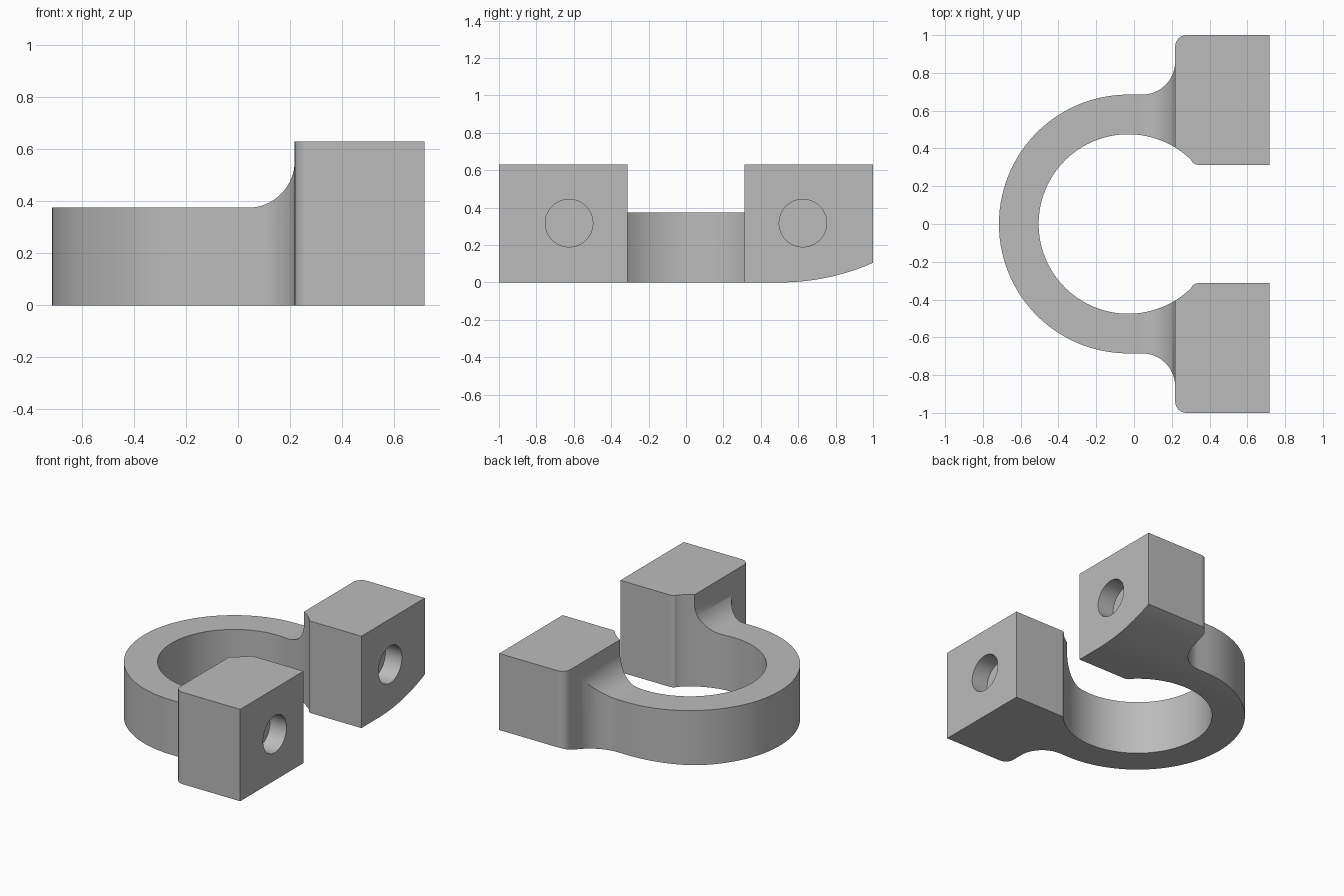
import bpy, bmesh, math
from mathutils import Vector

if "Cube" in bpy.data.objects:
    bpy.data.objects.remove(bpy.data.objects["Cube"], do_unlink=True)

HEIGHT, RING_HEIGHT = 0.63, 0.375
CENTRE, OUTER, INNER = -0.03, 0.685, 0.475
STEP, END = 0.218, 0.717

metal = bpy.data.materials.new("grey metal")
metal.use_nodes = True
grey = (0.5, 0.5, 0.5, 1)
metal.diffuse_color = grey
metal.node_tree.nodes["Principled BSDF"].inputs["Base Color"].default_value = grey


def arc(cx, cy, r, start, end, steps):
    angles = [math.radians(start + (end - start) * i / steps) for i in range(steps + 1)]
    return [(cx + r * math.cos(a), cy + r * math.sin(a)) for a in angles]


def prism(name, outline, place, sweep):
    """Extrude a flat outline, placed in space by a function, along sweep."""
    bm = bmesh.new()
    face = bm.faces.new([bm.verts.new(place(a, b)) for a, b in outline])
    new = bmesh.ops.extrude_face_region(bm, geom=[face])["geom"]
    bmesh.ops.translate(bm, vec=Vector(sweep),
                        verts=[v for v in new if isinstance(v, bmesh.types.BMVert)])
    bmesh.ops.recalc_face_normals(bm, faces=bm.faces)
    mesh = bpy.data.meshes.new(name)
    bm.to_mesh(mesh)
    bm.free()
    obj = bpy.data.objects.new(name, mesh)
    mesh.materials.append(metal)
    bpy.context.collection.objects.link(obj)
    return obj


# Plan outline of the back half: ring, outer fillet, lug, inner throat
half = arc(CENTRE, 0, OUTER, 180, 90, 40)
half += arc(0.043, OUTER + 0.175, 0.175, -90, 0, 14)
half += arc(STEP + 0.06, 0.94, 0.06, 180, 90, 8)
half += [(END, 1), (END, 0.313), (0.34, 0.313), (0.325, 0.316), (0.31, 0.325)]
half += arc(CENTRE, 0, INNER, 45.5, 180, 56)

# Mirror it into the full open ring
outer_end = 40
outside = [p for p in half if p not in half[-57:]]
inside = half[-57:]
outline = outside + inside
mirrored = [(x, -y) for x, y in reversed(outline)]
clamp = prism("clamp_body", outline + mirrored[1:-1], lambda x, y: (x, y, 0), (0, 0, HEIGHT))

# Cutter that lowers the ring and leaves a concave fillet against the lugs
step_outline = [(-1, 1), (-1, RING_HEIGHT)]
step_outline += arc(STEP - 0.18, RING_HEIGHT + 0.18, 0.18, -90, 0, 16) + [(STEP, 1)]
cutters = [prism("step_cutter", step_outline, lambda x, z: (x, -1.2, z), (0, 2.4, 0))]

# Cutter that curves the underside up towards the back
radius = 1.245
under = arc(0.5, radius, radius, -90, -60, 20) + [(1.2, -0.3), (0.5, -0.3)]
cutters.append(prism("underside_cutter", under, lambda y, z: (-1, y, z), (2, 0, 0)))

# Blind bolt holes in the lug faces
for y in (-0.625, 0.625):
    circle = arc(y, 0.317, 0.127, 0, 360, 48)[:-1]
    cutters.append(prism("hole_cutter", circle, lambda a, b: (END - 0.125, a, b), (0.3, 0, 0)))

bpy.ops.object.select_all(action="DESELECT")
bpy.context.view_layer.objects.active = clamp
clamp.select_set(True)
for cutter in cutters:
    cutter.hide_render = True
    mod = clamp.modifiers.new("cut", "BOOLEAN")
    mod.operation, mod.solver, mod.object = "DIFFERENCE", "EXACT", cutter
    bpy.ops.object.modifier_apply(modifier=mod.name)
    bpy.data.objects.remove(cutter, do_unlink=True)

# Smooth curved walls, crisp edges, flat large faces
bpy.ops.object.shade_smooth_by_angle(angle=math.radians(30))
weighted = clamp.modifiers.new("flat_faces", "WEIGHTED_NORMAL")
weighted.keep_sharp = True
